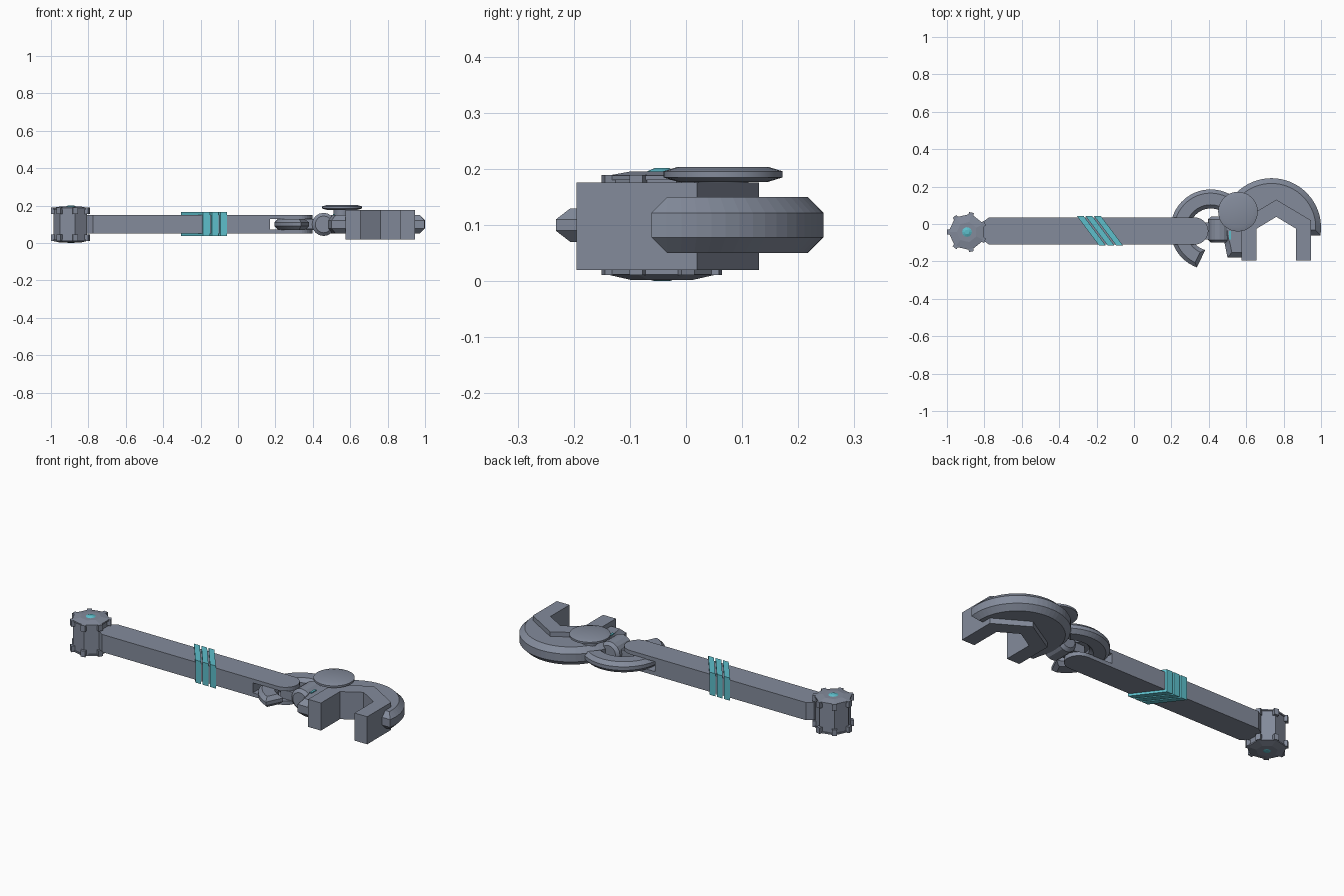
import bpy, bmesh, math
from mathutils import Matrix

if "Cube" in bpy.data.objects:
    bpy.data.objects.remove(bpy.data.objects["Cube"])


def material(name, rgb):
    m = bpy.data.materials.new(name)
    m.diffuse_color = (*rgb, 1)
    m.use_nodes = True
    m.node_tree.nodes["Principled BSDF"].inputs["Base Color"].default_value = m.diffuse_color
    return m


STEEL = material("blue grey steel", (0.23, 0.26, 0.33))
TEAL = material("teal accent", (0.11, 0.52, 0.60))


def finish(name, bm, mat, smooth=False):
    bmesh.ops.recalc_face_normals(bm, faces=bm.faces)
    me = bpy.data.meshes.new(name)
    bm.to_mesh(me)
    bm.free()
    me.materials.append(mat)
    ob = bpy.data.objects.new(name, me)
    bpy.context.collection.objects.link(ob)
    if smooth:
        bpy.ops.object.select_all(action='DESELECT')
        ob.select_set(True)
        bpy.context.view_layer.objects.active = ob
        bpy.ops.object.shade_smooth_by_angle(angle=math.radians(20))
    return ob


def prism(name, pts, z0, z1, mat=STEEL, chamfer=0, smooth=False):
    """Extrude a plan outline from z0 to z1, optionally chamfering both rims."""
    bm = bmesh.new()
    f = bm.faces.new([bm.verts.new((x, y, z0)) for x, y in pts])
    ext = bmesh.ops.extrude_face_region(bm, geom=[f], use_keep_orig=True)
    for v in ext["geom"]:
        if isinstance(v, bmesh.types.BMVert):
            v.co.z = z1
    bmesh.ops.recalc_face_normals(bm, faces=bm.faces)
    if chamfer:
        rims = [e for e in bm.edges if abs(e.verts[0].co.z - e.verts[1].co.z) < 1e-6]
        bmesh.ops.bevel(bm, geom=rims, offset=chamfer, segments=1, profile=0.5,
                        affect='EDGES', clamp_overlap=False)
    return finish(name, bm, mat, smooth)


def stack(name, centre, profile, sides, mat=STEEL, turn=0.0, smooth=False, matrix=None):
    """Stack of rings (radius, height) about a centre, capped at both ends."""
    bm = bmesh.new()
    rings = [[bm.verts.new((r * math.cos(turn + math.tau * i / sides),
                            r * math.sin(turn + math.tau * i / sides), z))
              for i in range(sides)] for r, z in profile]
    for a, b in zip(rings, rings[1:]):
        for i in range(sides):
            j = (i + 1) % sides
            bm.faces.new((a[i], a[j], b[j], b[i]))
    bm.faces.new(rings[0])
    bm.faces.new(rings[-1])
    if matrix:
        bm.transform(matrix)
    bm.transform(Matrix.Translation(centre))
    return finish(name, bm, mat, smooth)


def box(name, centre, size, mat=STEEL, angle=0.0):
    bm = bmesh.new()
    bmesh.ops.create_cube(bm, size=1)
    bm.transform(Matrix.Translation(centre) @ Matrix.Rotation(angle, 4, 'Z')
                 @ Matrix.Diagonal((*size, 1)))
    return finish(name, bm, mat)


def arc(cx, cy, r, a0, a1, n):
    return [(cx + r * math.cos(math.radians(a0 + (a1 - a0) * i / n)),
             cy + r * math.sin(math.radians(a0 + (a1 - a0) * i / n))) for i in range(n + 1)]


# Handle: solid shaft, ending in a two-plate fork with rounded tips
AXIS = -0.0375
prism("handle", [(-0.81, -0.085), (-0.775, -0.11), (0.17, -0.11),
                 (0.17, 0.035), (-0.775, 0.035), (-0.81, 0.01)], 0.05, 0.15)
tip = [(0.17, -0.11)] + arc(0.325, AXIS, 0.0725, -90, 90, 14) + [(0.17, 0.035)]
for label, z0 in (("lower", 0.05), ("upper", 0.128)):
    prism(label + "_fork_plate", tip, z0, z0 + 0.022)

# Slanted grip bands wrapped round the handle
for i in range(3):
    x = -0.305 + 0.046 * i
    prism("grip_band_%d" % (i + 1), [(x, 0.042), (x + 0.036, 0.042),
                                     (x + 0.155, -0.116), (x + 0.119, -0.116)],
          0.037, 0.165, TEAL)

# Pommel: seven-sided drum with capped ends and corner studs
PX, PY, N = -0.893, -0.043, 7
stack("pommel", (PX, PY, 0.1),
      [(0.055, -0.098), (0.1, -0.088), (0.1, -0.08), (0.094, -0.08), (0.094, 0.08),
       (0.1, 0.08), (0.1, 0.088), (0.055, 0.096)], N, turn=math.pi)
for i in range(N):
    a = math.pi + math.tau * i / N
    for label, z in (("lower", 0.028), ("upper", 0.172)):
        box("%s_stud_%d" % (label, i + 1),
            (PX + 0.094 * math.cos(a), PY + 0.094 * math.sin(a), z),
            (0.026, 0.026, 0.034), angle=a)
stack("pommel_gem", (PX, PY, 0.1), [(0.012, -0.1), (0.026, -0.096),
                                    (0.026, 0.096), (0.012, 0.102)], 12, TEAL)

# Curved hook blade held in the fork
prism("hook_blade", arc(0.41, -0.03, 0.215, 50, 250, 32) + arc(0.41, -0.03, 0.113, 255, 50, 26),
      0.07, 0.13, chamfer=0.02)

# Neck and cross pin joining the handle to the head
box("neck", (0.39, AXIS, 0.1), (0.13, 0.09, 0.05))
stack("cross_pin", (0.458, -0.03, 0.1), [(0.045, -0.07), (0.062, -0.055),
                                         (0.062, 0.055), (0.045, 0.07)], 16,
      matrix=Matrix.Rotation(math.pi / 2, 4, 'X'), smooth=True)
box("neck_light", (0.513, -0.06, 0.151), (0.012, 0.045, 0.008), TEAL)

# Head: chamfered curved back around the jaw
prism("head_back", arc(0.735, -0.02, 0.265, -9, 200, 36)
      + [(0.5, -0.18), (0.62, -0.18), (0.62, 0.0), (0.76, 0.085), (0.905, 0.0), (0.905, -0.061)],
      0.05, 0.15, chamfer=0.028)

# Open jaw: half hexagon with two straight prongs
half = [(0.185, -0.195), (0.185, 0.02), (0.0, 0.13)]
inner = [(0.0, 0.038), (0.105, -0.025), (0.105, -0.195)]
JX = 0.761
outline = ([(JX + x, y) for x, y in half] + [(JX - x, y) for x, y in half[1::-1]]
           + [(JX - x, y) for x, y in inner[::-1]] + [(JX + x, y) for x, y in inner[1:]])
prism("jaw", outline, 0.02, 0.176)

# Adjusting disc on a short post above the head
stack("disc_post", (0.556, 0.066, 0.0), [(0.045, 0.1), (0.045, 0.185)], 20, smooth=True)
stack("adjusting_disc", (0.556, 0.066, 0.0),
      [(0.08, 0.177), (0.106, 0.185), (0.106, 0.196), (0.08, 0.204)], 36, smooth=True)
